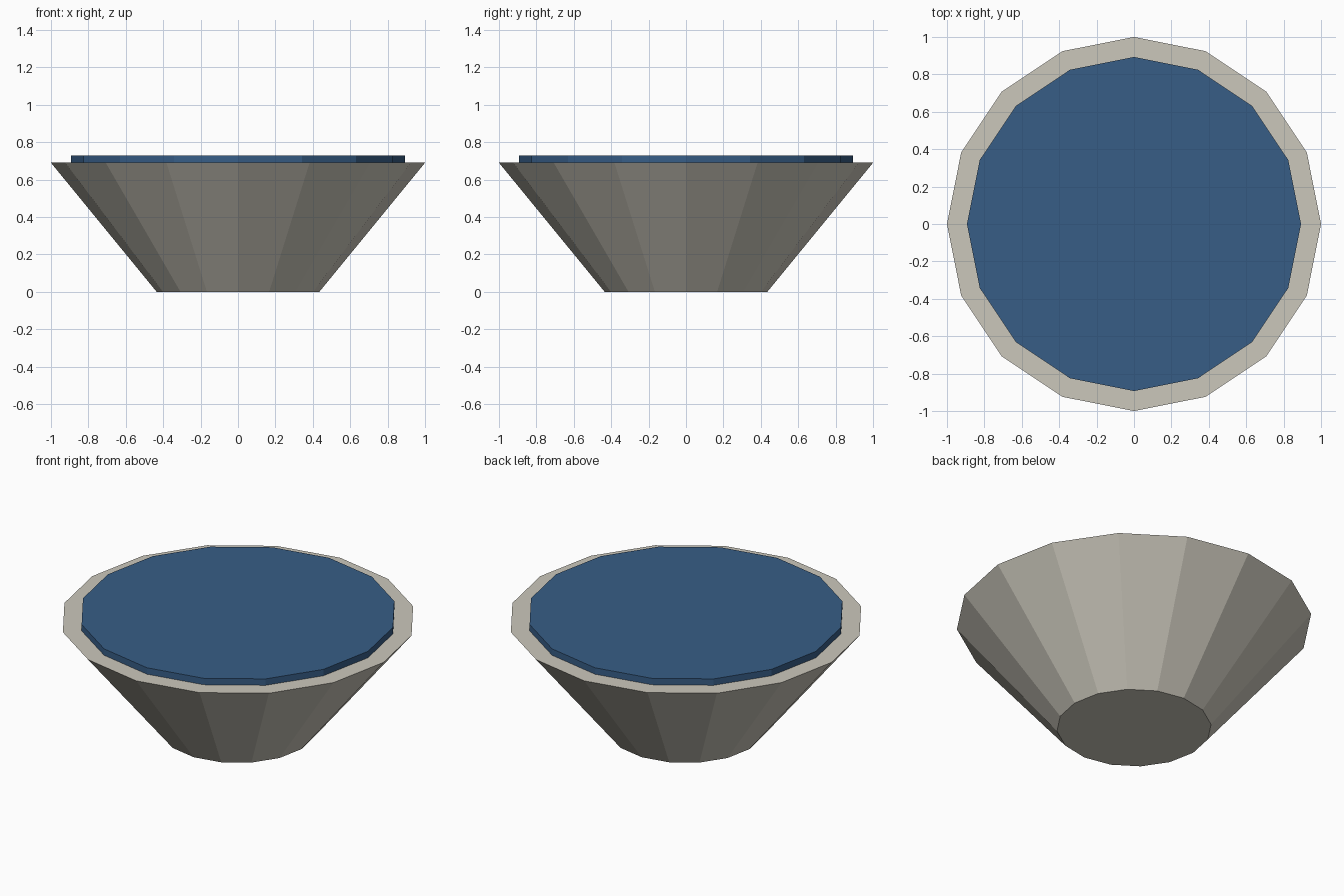
import bpy

cube = bpy.data.objects.get("Cube")
if cube:
    bpy.data.objects.remove(cube, do_unlink=True)


def make_material(name, color):
    mat = bpy.data.materials.new(name)
    mat.use_nodes = True
    mat.diffuse_color = (*color, 1)
    mat.node_tree.nodes["Principled BSDF"].inputs["Base Color"].default_value = (*color, 1)
    return mat


def frustum(name, r_bottom, r_top, z_bottom, z_top, mat):
    """Flat-shaded sixteen-sided solid standing between two heights."""
    bpy.ops.mesh.primitive_cone_add(
        vertices=16, radius1=r_bottom, radius2=r_top, depth=z_top - z_bottom,
        end_fill_type="NGON", location=(0, 0, (z_bottom + z_top) / 2))
    obj = bpy.context.object
    obj.name = name
    obj.data.materials.append(mat)
    return obj


stone = make_material("warm grey stone", (0.60, 0.575, 0.50))
blue = make_material("deep blue", (0.038, 0.11, 0.24))

# Flared bowl, wide at the rim
rim_z = 0.69
frustum("bowl", 0.435, 1.0, 0.0, rim_z, stone)

# Thin disc resting on the rim, sunk slightly into the bowl
frustum("water_disc", 0.893, 0.893, rim_z - 0.04, rim_z + 0.04, blue)
